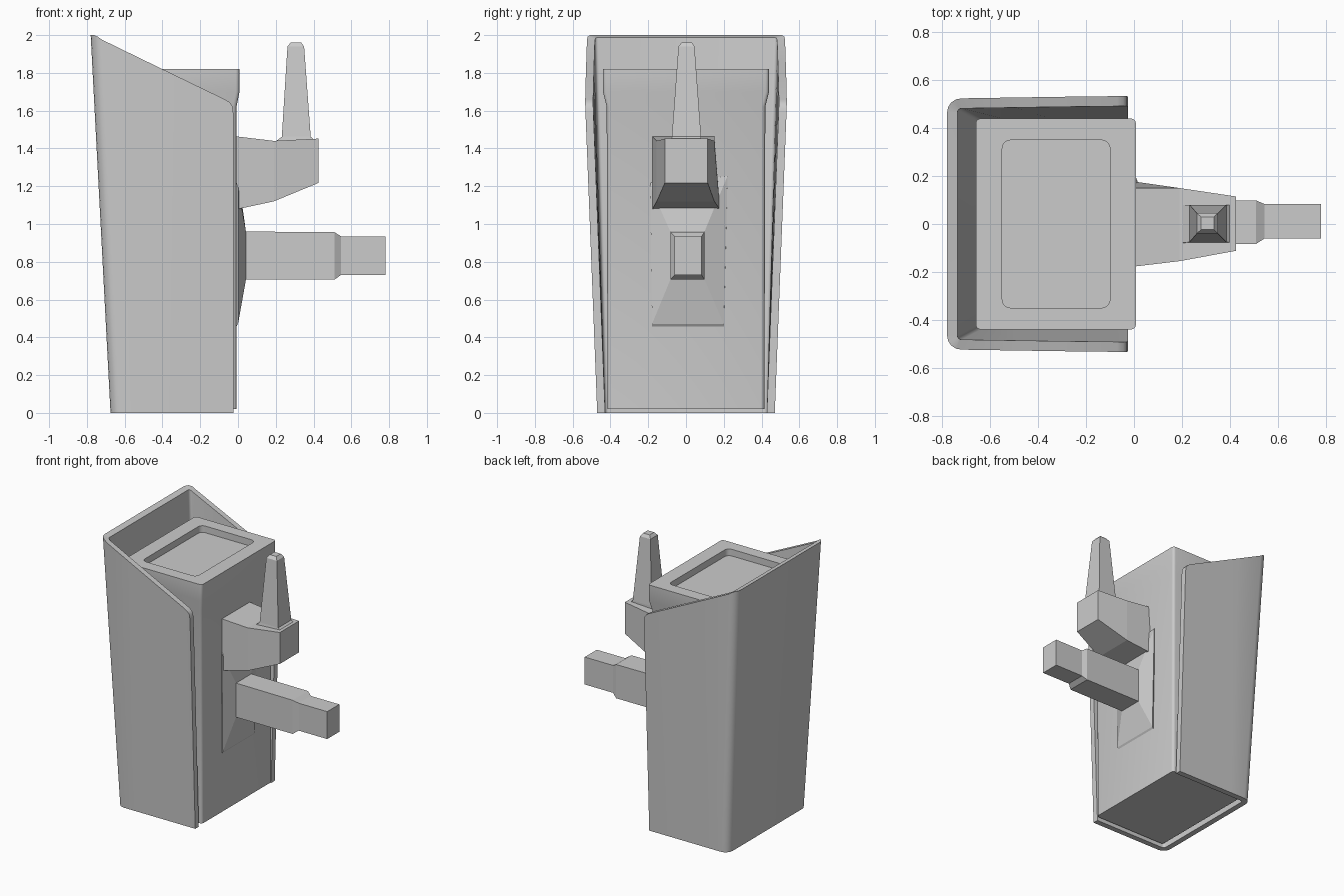
import bpy, bmesh, math

if "Cube" in bpy.data.objects:
    bpy.data.objects.remove(bpy.data.objects["Cube"])


def loft(name, rings, smooth=False):
    """Skin equal-length closed rings and cap both ends."""
    bm = bmesh.new()
    rows = [[bm.verts.new(p) for p in ring] for ring in rings]
    n = len(rows[0])
    for a, b in zip(rows, rows[1:]):
        for i in range(n):
            j = (i + 1) % n
            bm.faces.new((a[i], a[j], b[j], b[i]))
    bm.faces.new(rows[0])
    bm.faces.new(rows[-1])
    bmesh.ops.recalc_face_normals(bm, faces=bm.faces)
    me = bpy.data.meshes.new(name)
    bm.to_mesh(me)
    bm.free()
    ob = bpy.data.objects.new(name, me)
    bpy.context.collection.objects.link(ob)
    if smooth:
        bpy.ops.object.select_all(action='DESELECT')
        ob.select_set(True)
        bpy.context.view_layer.objects.active = ob
        bpy.ops.object.shade_smooth_by_angle(angle=math.radians(32))
    return ob


def rounded(x0, x1, hy, z, r, seg=4):
    """Horizontal rounded rectangle."""
    pts = []
    for k, (cx, cy) in enumerate([(x1 - r, hy - r), (x0 + r, hy - r),
                                  (x0 + r, r - hy), (x1 - r, r - hy)]):
        for i in range(seg + 1):
            a = math.pi / 2 * (k + i / seg)
            pts.append((cx + r * math.cos(a), cy + r * math.sin(a), z))
    return pts


def rect_x(x, y0, y1, z0, z1):
    return [(x, y0, z0), (x, y1, z0), (x, y1, z1), (x, y0, z1)]


def rect_z(z, x0, x1, y0, y1):
    return [(x0, y0, z), (x1, y0, z), (x1, y1, z), (x0, y1, z)]


# Inner body with a shallow tray recessed in its top
loft("body_core", [
    rounded(-0.61, -0.008, 0.415, 0.02, 0.02),
    rounded(-0.64, -0.008, 0.42, 1.62, 0.02),
    rounded(-0.66, 0.008, 0.44, 1.70, 0.02),
    rounded(-0.66, 0.008, 0.44, 1.82, 0.02),
    rounded(-0.55, -0.10, 0.35, 1.82, 0.035),
    rounded(-0.55, -0.10, 0.35, 1.77, 0.035),
], True)


# Wrap-around shell: wall cross-sections swept around a U path
def rim(x):
    profile = [(-0.80, 2.0), (-0.755, 2.0), (-0.72, 1.975), (-0.07, 1.66),
               (-0.045, 1.645), (-0.03, 1.625), (-0.025, 1.59)]
    for (xa, za), (xb, zb) in zip(profile, profile[1:]):
        if x <= xb:
            return za + (zb - za) * (x - xa) / (xb - xa)
    return profile[-1][1]


WALL, R = 0.042, 0.06


def wall_point(z, t, inner, side):
    """t in 0..1 turns the corner; negative t is a fixed x along the side."""
    r = R - WALL if inner else R
    back = -0.675 - 0.0525 * z
    if t >= 0:
        a = t * math.pi / 2
        x = back + R - r * math.cos(a)
        y = 0.47 + 0.0275 * z - R + r * math.sin(a)
    else:
        f = 1 + t / 0.7
        x, y = t, 0.47 + (0.0275 + 0.012 * f) * z - R + r
    return (x, side * y, z)


def section(t, side):
    z_out = rim(wall_point(2.0, t, False, side)[0])
    z_in = rim(wall_point(2.0, t, True, side)[0])
    return [wall_point(0, t, False, side), wall_point(0, t, True, side),
            wall_point(z_in, t, True, side), wall_point(z_out, t, False, side)]


half = [0, 0.25, 0.5, 0.75, 1, -0.5, -0.3, -0.07, -0.045, -0.03, -0.025]
loft("outer_shell", [section(t, 1) for t in reversed(half)]
     + [section(t, -1) for t in half], True)

# Upper spout block, tapering away from the body
loft("spout_block", [
    [(-0.02, -0.18, 1.075), (-0.02, 0.18, 1.075),
     (-0.02, 0.15, 1.465), (-0.02, -0.18, 1.465)],
    rect_x(0.19, -0.155, 0.15, 1.12, 1.44),
    rect_x(0.425, -0.112, 0.115, 1.217, 1.452),
])

# Upright spike with chamfered tip
loft("spike", [
    rect_z(1.43, 0.19, 0.425, -0.08, 0.08),
    rect_z(1.462, 0.232, 0.385, -0.075, 0.08),
    rect_z(1.94, 0.262, 0.35, -0.04, 0.045),
    rect_z(1.962, 0.28, 0.333, -0.023, 0.03),
])

# Flared mount and stepped lever
loft("lever_mount", [
    rect_x(-0.02, -0.18, 0.20, 0.44, 1.25),
    [(0.0, -0.18, 0.47), (0.0, 0.20, 0.47),
     (0.0, 0.22, 1.255), (0.0, -0.19, 1.2)],
    rect_x(0.042, -0.083, 0.098, 0.705, 0.96),
])
loft("lever", [
    rect_x(0.03, -0.083, 0.098, 0.705, 0.96),
    rect_x(0.51, -0.083, 0.098, 0.705, 0.957),
    rect_x(0.545, -0.06, 0.083, 0.73, 0.935),
    rect_x(0.78, -0.06, 0.083, 0.73, 0.935),
])
